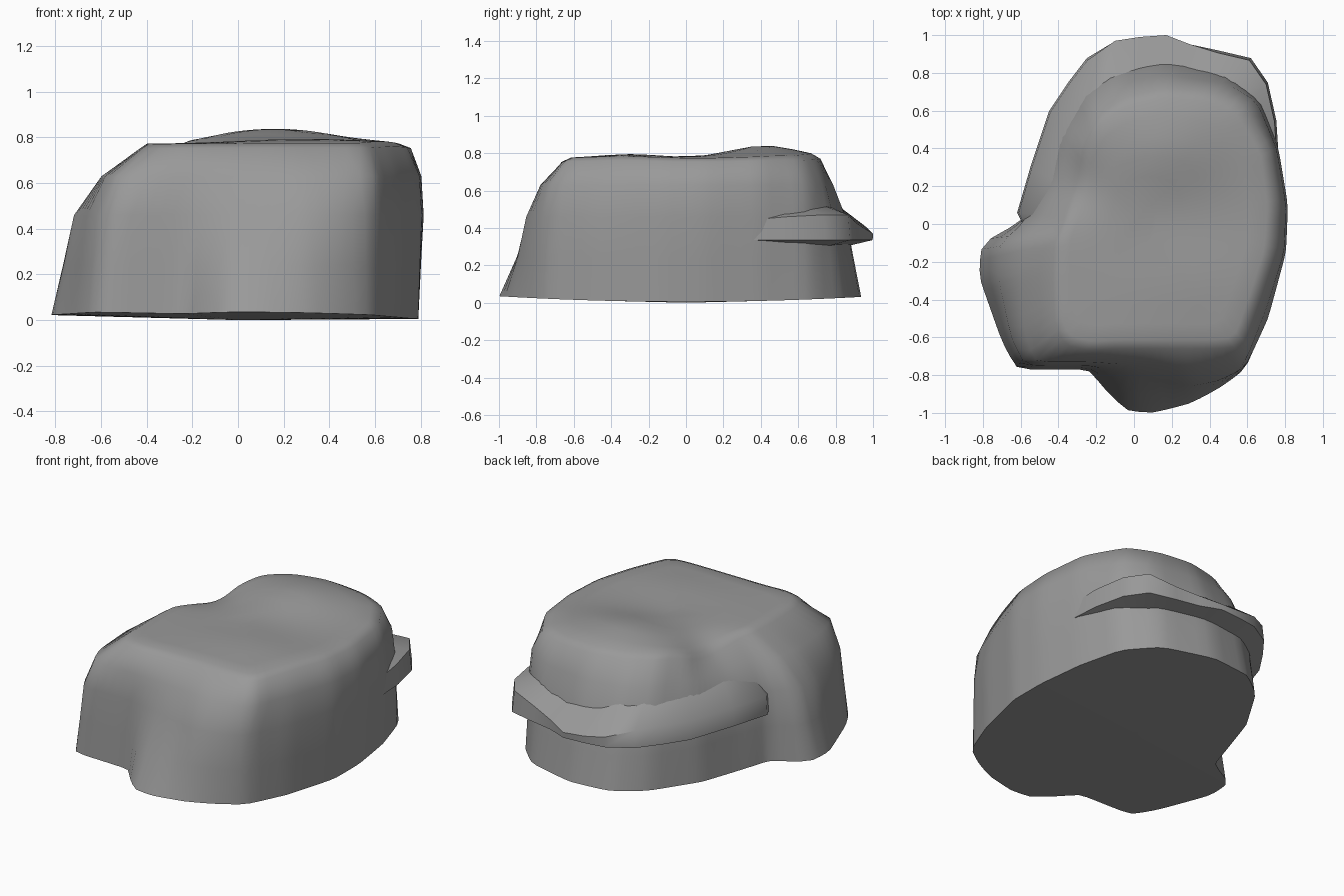
import bpy, bmesh
from math import exp, pi, cos, sin, radians

if "Cube" in bpy.data.objects:
    bpy.data.objects.remove(bpy.data.objects["Cube"])

SIDES = 96
stone = bpy.data.materials.new("stone")
stone.diffuse_color = (.32, .32, .32, 1)
stone.use_nodes = True
stone.node_tree.nodes["Principled BSDF"].inputs["Base Color"].default_value = stone.diffuse_color


def outline(pts):
    """Resample a star-shaped outline at even angles around the origin."""
    ring = []
    for i in range(SIDES):
        a = 2 * pi * (i + 0.5) / SIDES
        dx, dy = cos(a), sin(a)
        best = 0.0
        for (ax, ay), (bx, by) in zip(pts, pts[1:] + pts[:1]):
            ex, ey = bx - ax, by - ay
            det = ex * dy - ey * dx
            if abs(det) < 1e-9:
                continue
            t = (ay * dx - ax * dy) / det
            r = (ax + t * ex) * dx + (ay + t * ey) * dy
            if -1e-6 <= t <= 1 + 1e-6 and r > best:
                best = r
        ring.append((best * dx, best * dy))
    # light corner rounding
    return [tuple(0.1 * ring[i - 1][k] + 0.8 * ring[i][k] + 0.1 * ring[(i + 1) % SIDES][k]
                  for k in (0, 1)) for i in range(SIDES)]


def top_height(x, y):
    hump = 0.068 * exp(-((x - 0.16) / 0.36) ** 2 - ((y - 0.42) / 0.26) ** 2)
    rise = 0.022 * exp(-((x - 0.3) / 0.4) ** 2 - ((y + 0.3) / 0.25) ** 2)
    # the plateau falls away behind the left block
    hollow = 0.07 * exp(-((x + 0.36) / 0.16) ** 2 - ((y - 0.25) / 0.2) ** 2)
    return 0.772 + hump + rise - hollow


def finish(name, bm, angle):
    bmesh.ops.recalc_face_normals(bm, faces=bm.faces)
    mesh = bpy.data.meshes.new(name)
    bm.to_mesh(mesh)
    bm.free()
    mesh.materials.append(stone)
    ob = bpy.data.objects.new(name, mesh)
    bpy.context.collection.objects.link(ob)
    bpy.ops.object.select_all(action='DESELECT')
    ob.select_set(True)
    bpy.context.view_layer.objects.active = ob
    bpy.ops.object.shade_smooth_by_angle(angle=radians(angle))
    return ob


def bridge(bm, a, b, closed=True):
    n = len(a)
    for i in range(n if closed else n - 1):
        j = (i + 1) % n
        bm.faces.new((a[i], a[j], b[j], b[i]))


# Horizontal cross-sections of the boulder, from the ground up
foot = [(.79, .1), (.75, .4), (.67, .68), (.5, .85), (.17, .94), (-.1, .91),
        (-.27, .78), (-.45, .48), (-.54, .2), (-.6, .01), (-.81, -.1), (-.82, -.28),
        (-.7, -.62), (-.62, -.77), (-.24, -.77), (-.15, -.88), (-.04, -.99),
        (.1, -1.0), (.3, -.95), (.45, -.87), (.59, -.77), (.7, -.5), (.79, -.15)]
waist = [(.815, .1), (.765, .4), (.67, .65), (.5, .79), (.17, .86), (-.1, .82),
         (-.26, .72), (-.42, .48), (-.5, .2), (-.59, 0), (-.71, -.1), (-.72, -.28),
         (-.65, -.6), (-.58, -.75), (-.24, -.75), (-.13, -.77), (-.04, -.79),
         (.1, -.82), (.3, -.86), (.45, -.83), (.59, -.76), (.71, -.5), (.805, -.15)]
shoulder = [(.805, .1), (.755, .4), (.65, .65), (.5, .74), (.17, .79), (-.1, .75),
            (-.23, .65), (-.34, .45), (-.4, .2), (-.5, 0), (-.58, -.1), (-.6, -.28),
            (-.58, -.58), (-.52, -.73), (-.24, -.73), (-.1, -.74), (.1, -.75),
            (.3, -.78), (.45, -.77), (.59, -.73), (.7, -.45), (.795, -.15)]
brow = [(.76, .1), (.72, .4), (.58, .63), (.4, .7), (.17, .72), (-.05, .67),
        (-.2, .57), (-.29, .4), (-.32, .2), (-.38, 0), (-.42, -.1), (-.43, -.28),
        (-.42, -.52), (-.37, -.64), (-.24, -.67), (-.1, -.66), (.1, -.66),
        (.3, -.66), (.45, -.66), (.57, -.65), (.66, -.4), (.74, -.15)]

# Main boulder
bm = bmesh.new()
rings = []
foot_r, waist_r = outline(foot), outline(waist)
rings.append([bm.verts.new((x, y, .005 + .03 * y * y + max(0, -x) * .02)) for x, y in foot_r])
rings.append([bm.verts.new(((a + c) / 2, (b + d) / 2, .24))
              for (a, b), (c, d) in zip(foot_r, waist_r)])
rings.append([bm.verts.new((x, y, .46)) for x, y in waist_r])
rings.append([bm.verts.new((x, y, .63)) for x, y in outline(shoulder)])
brow_r = outline(brow)
rings.append([bm.verts.new((x, y, top_height(x, y) - .02)) for x, y in brow_r])
for s in (.93, .8, .65, .5, .35, .15):
    rings.append([bm.verts.new((x * s, y * s, top_height(x * s, y * s))) for x, y in brow_r])
for lo, hi in zip(rings, rings[1:]):
    bridge(bm, lo, hi)
bm.faces.new(rings[-1])
# Flat underside meeting the ground at its middle
hub = bm.verts.new((0, 0, 0))
for i in range(SIDES):
    bm.faces.new((rings[0][i], hub, rings[0][(i + 1) % SIDES]))
finish("boulder", bm, 60)

# Overhanging ledge round the back and left: x, y, height of upper lip
lip = [(.77, .32, .44), (.755, .55, .46), (.71, .75, .47), (.62, .88, .47),
       (.45, .92, .43), (.3, .95, .40), (.17, 1.0, .37), (.03, .99, .38),
       (-.1, .97, .40), (-.25, .88, .44), (-.35, .75, .45), (-.45, .6, .45),
       (-.55, .3, .45), (-.62, .06, .45), (-.58, -.02, .44)]
bm = bmesh.new()
strips = [[], [], [], []]
for x, y, z in lip:
    top = .54 if x > 0 else .57
    section = ((.85, .30), (.998, .335), (1 if z < .42 else .985, z), (.77, top))
    for strip, (s, h) in zip(strips, section):
        strip.append(bm.verts.new((x * s, y * s, h)))
for a, b in zip(strips, strips[1:] + strips[:1]):
    bridge(bm, a, b, closed=False)
for end in (0, -1):
    bm.faces.new([s[end] for s in strips])
finish("back_ledge", bm, 50)
